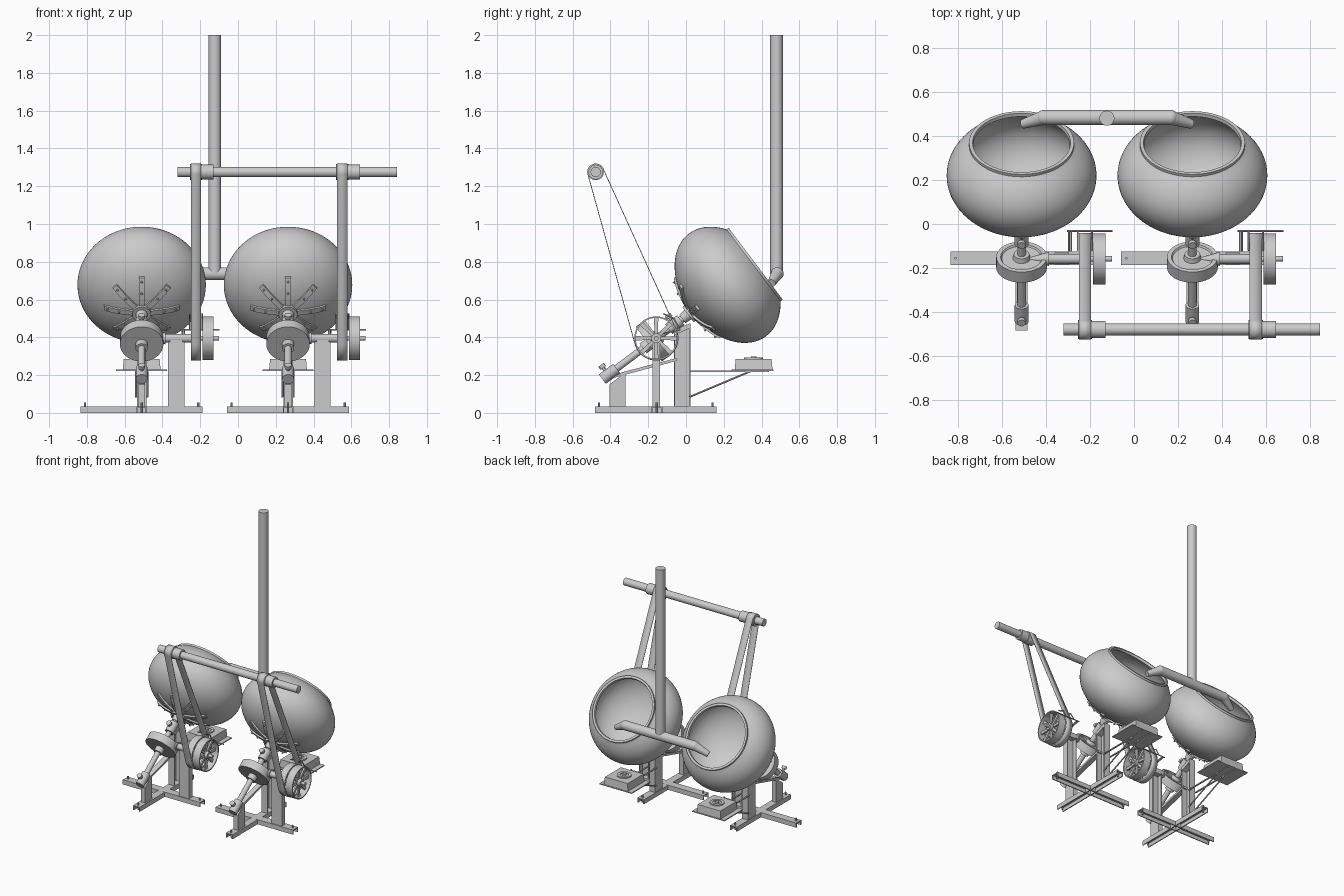
import bpy, bmesh
from math import sin, cos, pi, sqrt, acos, atan2, radians
from mathutils import Vector as V, Matrix

if "Cube" in bpy.data.objects:
    bpy.data.objects.remove(bpy.data.objects["Cube"])


def finish(name, bm):
    bmesh.ops.remove_doubles(bm, verts=bm.verts, dist=1e-6)
    bmesh.ops.recalc_face_normals(bm, faces=bm.faces)
    me = bpy.data.meshes.new(name)
    bm.to_mesh(me)
    bm.free()
    ob = bpy.data.objects.new(name, me)
    bpy.context.collection.objects.link(ob)
    return ob


def lathe(name, prof, p, axis, seg=32):
    """Revolve (radius, height) profile around an axis through p."""
    M = Matrix.Translation(p) @ V(axis).to_track_quat('Z', 'Y').to_matrix().to_4x4()
    bm = bmesh.new()
    rings = []
    for r, h in prof:
        n = seg if r > 1e-5 else 1
        rings.append([bm.verts.new(M @ V((r * cos(2*pi*i/seg), r * sin(2*pi*i/seg), h))) for i in range(n)])
    for a, b in zip(rings, rings[1:]):
        for i in range(seg):
            q = [a[i % len(a)], a[(i+1) % len(a)], b[(i+1) % len(b)], b[i % len(b)]]
            q = list(dict.fromkeys(q))
            if len(q) > 2:
                bm.faces.new(q)
    return finish(name, bm)


def rod(name, a, b, r, r2=None, seg=24):
    d = V(b) - V(a)
    r2 = r if r2 is None else r2
    return lathe(name, [(0, 0), (r, 0), (r2, d.length), (0, d.length)], V(a), d, seg)


def ball(name, p, r):
    return lathe(name, [(r * sin(pi*i/12), -r * cos(pi*i/12)) for i in range(13)], V(p), (0, 0, 1), 24)


def prism(name, pts, vec):
    """Extrude a flat 3D polygon along vec."""
    bm = bmesh.new()
    f = bm.faces.new([bm.verts.new(p) for p in pts])
    g = bmesh.ops.extrude_face_region(bm, geom=[f])
    bmesh.ops.translate(bm, verts=[v for v in g['geom'] if isinstance(v, bmesh.types.BMVert)], vec=vec)
    return finish(name, bm)


def box(name, lo, hi):
    (x, y, z), (X, Y, Z) = lo, hi
    return prism(name, [(x, y, z), (X, y, z), (X, Y, z), (x, Y, z)], (0, 0, Z - z))


def channel(name, a, b, w, d, t=0.007):
    """U section from a to b: web width along w, flanges along d."""
    a, b, w, d = V(a), V(b), V(w), V(d)
    W, D = w.length / 2, d.length
    w, d = w.normalized(), d.normalized()
    u = [(-W, 0), (W, 0), (W, D), (W-t, D), (W-t, t), (t-W, t), (t-W, D), (-W, D)]
    return prism(name, [a + w*i + d*j for i, j in u], b - a)


TILT = radians(37)
AX = V((0, cos(TILT), sin(TILT)))      # pan axis
UP = V((0, -sin(TILT), cos(TILT)))
R, H = 0.34, 0.24                      # pan radius and half depth
LINE_Y, LINE_Z = -0.478, 1.275         # overhead shaft
WY, WZ = -0.158, 0.395                 # driven shaft


def belt(x0, x1):
    r1, r2 = 0.118, 0.045
    dy, dz = LINE_Y - WY, LINE_Z - WZ
    phi, al = atan2(dz, dy), acos((r1 - r2) / sqrt(dy*dy + dz*dz))
    pts = [(WY + r1*cos(t), WZ + r1*sin(t)) for t in [phi + al + (2*pi - 2*al)*i/32 for i in range(33)]]
    pts += [(LINE_Y + r2*cos(t), LINE_Z + r2*sin(t)) for t in [phi - al + 2*al*i/20 for i in range(21)]]
    bm = bmesh.new()
    A, B = ([bm.verts.new((x, y, z)) for y, z in pts] for x in (x0, x1))
    for i in range(len(pts)):
        j = (i + 1) % len(pts)
        bm.faces.new((A[i], A[j], B[j], B[i]))
    ob = finish("drive_belt", bm)
    m = ob.modifiers.new("thickness", 'SOLIDIFY')
    m.thickness = 0.004


def wheel(x0, x1):
    w, p = x1 - x0, V((x0, WY, WZ))
    lathe("pulley_rim", [(.108, 0), (.116, 0), (.116, w), (.108, w), (.108, 0)], p, (1, 0, 0), 48)
    rod("pulley_hub", p, p + V((w, 0, 0)), .026)
    for k in range(8):
        d = V((0, cos(k*pi/4), sin(k*pi/4)))
        s = V((0, -d.z, d.y))
        c = p + V((w/2 - .006, 0, 0))
        prism("pulley_spoke", [c + d*.02 - s*.008, c + d*.11 - s*.012, c + d*.11 + s*.012, c + d*.02 + s*.008], (.012, 0, 0))


def machine(cx):
    def P(x, y, z):
        return V((cx + x, y, z))
    c = P(0, .22, .678)
    on = lambda d: c + AX * d

    # pan shell with rolled rim
    def ell(a, b, h0, n, flip=False):
        t1 = acos(-h0 / b)
        q = [(a*sin(t1*i/n), -b*cos(t1*i/n)) for i in range(n + 1)]
        return q[::-1] if flip else q
    prof = ell(R, H, .17, 36) + [(.238, .172), (.238, .186), (.222, .186)] + ell(R-.012, H-.012, .17, 36, True)
    lathe("pan", prof, c, AX, 72)

    # eight bracket arms hugging the pan bottom
    X = V((1, 0, 0))
    for k in range(8):
        d = X * cos(k*pi/4) + UP * sin(k*pi/4)
        s = X * -sin(k*pi/4) + UP * cos(k*pi/4)
        rs = [.015, .06, .1, .14, .17, .2]
        surf = [c + d*r - AX*(H*sqrt(1 - (r/R)**2)) - s*.015 for r in rs]
        prism("pan_arm", surf + [p - AX*.012 for p in surf[::-1]], s * .03)
        for r in (.12, .18):
            p = c + d*r - AX*(H*sqrt(1 - (r/R)**2))
            rod("arm_bolt", p, p - AX*.02, .006, seg=8)

    # inclined shaft, hub, bearings and drive disc
    rod("pan_shaft", on(-.81), on(-.22), .019)
    rod("pan_hub", on(-.30), on(-.235), .027, .034)
    rod("pan_flange", on(-.262), on(-.24), .05)
    rod("upper_bearing", on(-.39), on(-.31), .032)
    rod("lower_bearing", on(-.83), on(-.735), .031)
    for d in (-.35, -.79):
        rod("oil_cup_stem", on(d), on(d) + UP*.055, .009, seg=12)
        rod("oil_cup", on(d) + UP*.045, on(d) + UP*.065, .018, seg=16)
    lathe("drive_disc", [(0, -.03), (.115, -.03), (.115, .03), (.095, .03), (.09, .022), (.04, .022), (.035, .045), (0, .045)],
          on(-.492), AX, 48)
    rod("disc_collar", on(-.56), on(-.52), .032)

    # horizontal driven shaft with conical pinion and two pulleys
    rod("driven_shaft", P(.1, WY, WZ), P(.41, WY, WZ), .012)
    rod("cone_pinion", P(.023, WY, WZ), P(.125, WY, WZ), .002, .032)
    rod("shaft_sleeve", P(.125, WY, WZ), P(.27, WY, WZ), .023)
    for a, b in ((.263, .315), (.323, .38)):
        wheel(cx + a, cx + b)
    belt(cx + .26, cx + .315)
    # belt shifter
    rod("shifter_rod", P(.205, -.032, .44), P(.413, -.032, .44), .004, seg=8)
    for x in (.215, .225):
        rod("shifter_guide", P(x, -.03, .44), P(x, -.125, .42), .004, seg=8)
    for x in (.255, .32):
        rod("shifter_fork", P(x, -.032, .44), P(x, -.065, .50), .004, seg=8)
        rod("shifter_fork_tip", P(x, -.065, .50), P(x, -.12, .525), .004, seg=8)

    # cross base and its bolts
    channel("base_cross_beam", P(-.323, -.155, .035), P(.323, -.155, .035), (0, .06, 0), (0, 0, -.035))
    channel("base_long_beam", P(0, -.483, .0345), P(0, .162, .0345), (.055, 0, 0), (0, 0, -.0345))
    for x, y in ((-.3, -.155), (.3, -.155), (0, -.46), (0, .14)):
        rod("anchor_bolt", P(x, y, 0), P(x, y, .055), .006, seg=8)

    # posts
    channel("rear_post", P(-.025, -.02, .035), P(-.025, -.02, .45), (0, .088, 0), (.05, 0, 0))
    prism("rear_post_cap", [P(-.025, -.064, .41), P(-.025, .024, .45), P(-.025, .024, .475), P(-.025, -.064, .44)], (.05, 0, 0))
    prism("front_post", [P(-.018, -.405, .035), P(-.018, -.32, .035), P(-.018, -.32, .215), P(-.018, -.405, .15)], (.036, 0, 0))
    channel("side_post", P(.183, -.178, 0.035), P(.183, -.178, .375), (.085, 0, 0), (0, .04, 0))
    box("side_bearing_block", P(.15, -.185, .365), P(.216, -.13, .385))
    prism("post_brace", [P(-.02, -.40, .18), P(-.02, -.33, .2), P(-.02, -.05, .275), P(-.02, -.05, .29), P(-.02, -.34, .215)], (.04, 0, 0))

    # heater shelf, its supports and the burner
    box("heater_shelf", P(-.135, .24, .222), P(.135, .462, .229))
    for x in (-.035, .025):
        box("shelf_arm", P(x, .02, .217), P(x + .01, .44, .224))
        rod("shelf_strut", P(x + .005, .02, .085), P(x + .005, .345, .222), .005, seg=8)
    lo = [P(-.1, .258, .229), P(.1, .258, .229), P(.1, .458, .229), P(-.1, .458, .229)]
    bx = prism("heater_box", lo, (0, 0, .056))
    for v in bx.data.vertices:
        if v.co.z > .25:
            m = P(0, .358, v.co.z)
            v.co = m + (v.co - m) * .95
    lathe("burner", [(0, 0), (.05, 0), (.05, .008), (.03, .008), (.03, .003), (.014, .003), (.014, .014), (0, .014)],
          P(0, .358, .285), (0, 0, 1))

    # stepped pulley on overhead shaft
    rod("line_pulley", P(.255, LINE_Y, LINE_Z), P(.32, LINE_Y, LINE_Z), .043)
    rod("line_pulley_collar", P(.32, LINE_Y, LINE_Z), P(.38, LINE_Y, LINE_Z), .039)


for cx in (-.51, .265):
    machine(cx)

# overhead line shaft
rod("line_shaft", (-.32, LINE_Y, LINE_Z), (.843, LINE_Y, LINE_Z), .027)

# air duct: riser, cross pipe and angled nozzles
rod("duct_riser", (-.123, .48, .735), (-.123, .48, 2), .034, seg=32)
rod("duct_cross_pipe", (-.41, .483, .737), (.167, .483, .737), .034, seg=32)
for s in (-1, 1):
    e = V((-.1215 + s*.2885, .483, .737))
    ball("duct_elbow", e, .034)
    rod("duct_nozzle", e, e + V((s*.095, -.03, -.05)), .033, .021, 32)

# smooth shading with sharp edges kept
bpy.ops.object.select_all(action='SELECT')
bpy.context.view_layer.objects.active = bpy.context.selected_objects[0]
bpy.ops.object.shade_smooth_by_angle(angle=radians(30))
